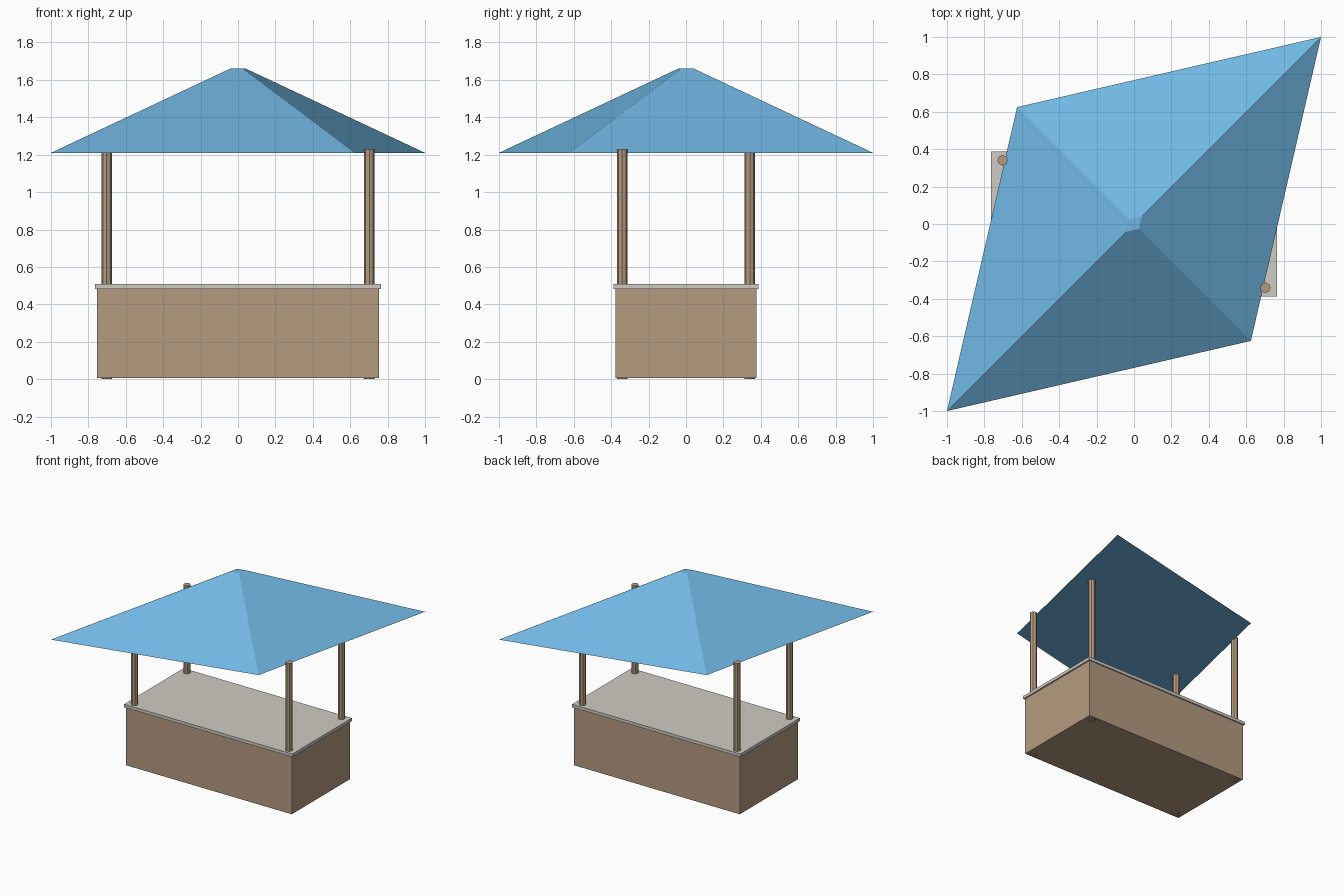
import bpy, bmesh
from mathutils import Vector

cube = bpy.data.objects.get("Cube")
if cube:
    bpy.data.objects.remove(cube, do_unlink=True)


def material(name, srgb):
    color = [((c / 255 + 0.055) / 1.055) ** 2.4 for c in srgb] + [1]
    mat = bpy.data.materials.new(name)
    mat.use_nodes = True
    mat.diffuse_color = color
    mat.node_tree.nodes["Principled BSDF"].inputs["Base Color"].default_value = color
    return mat


def finish(name, bm, mat):
    bmesh.ops.recalc_face_normals(bm, faces=bm.faces)
    mesh = bpy.data.meshes.new(name)
    bm.to_mesh(mesh)
    bm.free()
    mesh.materials.append(mat)
    obj = bpy.data.objects.new(name, mesh)
    bpy.context.collection.objects.link(obj)
    return obj


def box(name, half_x, half_y, low, high, mat):
    bm = bmesh.new()
    bmesh.ops.create_cube(bm, size=2)
    bmesh.ops.scale(bm, vec=(half_x, half_y, (high - low) / 2), verts=bm.verts)
    bmesh.ops.translate(bm, vec=(0, 0, (low + high) / 2), verts=bm.verts)
    finish(name, bm, mat)


def post(name, x, y, radius, height, mat):
    bm = bmesh.new()
    bmesh.ops.create_cone(bm, cap_ends=True, segments=8, radius1=radius,
                          radius2=radius, depth=height)
    bmesh.ops.translate(bm, vec=(x, y, height / 2), verts=bm.verts)
    finish(name, bm, mat)


wood = material("warm wood", (181, 155, 128))
stone = material("pale counter", (207, 203, 195))
cloth = material("sky blue canopy", (112, 182, 226))

# Stall body and counter slab
box("stall_body", 0.753, 0.377, 0.006, 0.485, wood)
box("counter_top", 0.765, 0.387, 0.483, 0.508, stone)

# Four octagonal posts running through the body
for side, x in (("left", 0.702), ("right", -0.702)):
    for end, y in (("front", -0.341), ("back", 0.341)):
        post(f"{end}_{side}_post", x, y, 0.028, 1.23, wood)

# Skewed canopy: a truncated pyramid on a diamond base
bm = bmesh.new()
corners = [Vector((1, 1, 0)), Vector((-0.625, 0.625, 0)),
           Vector((-1, -1, 0)), Vector((0.625, -0.625, 0))]
eave = [bm.verts.new(c + Vector((0, 0, 1.21))) for c in corners]
peak = [bm.verts.new(c * 0.042 + Vector((0, 0, 1.66))) for c in corners]
bm.faces.new(eave)
bm.faces.new(peak)
for i in range(4):
    j = (i + 1) % 4
    bm.faces.new((eave[i], eave[j], peak[j], peak[i]))
finish("canopy", bm, cloth)
